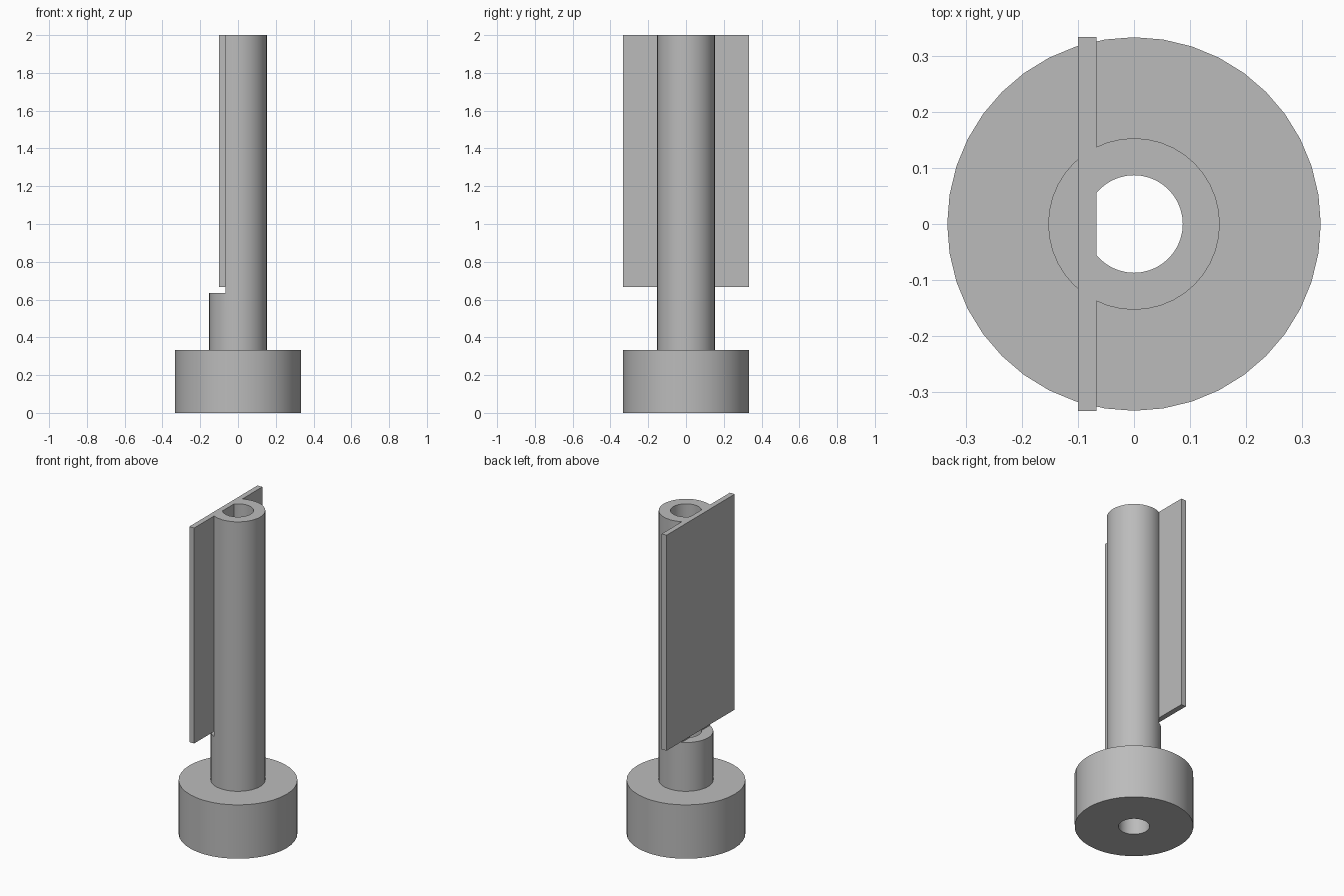
import bpy
import bmesh
import math

if "Cube" in bpy.data.objects:
    bpy.data.objects.remove(bpy.data.objects["Cube"], do_unlink=True)

BASE_R, TUBE_R, BORE_R = 0.333, 0.153, 0.087
BASE_H, CUT_Z, PLATE_Z, TOP = 0.333, 0.635, 0.667, 2.0
PLATE_OUT, PLATE_IN = -0.1, -0.067
SIDES = 40

grey = bpy.data.materials.new("plain grey")
grey.use_nodes = True
colour = (0.5, 0.5, 0.5, 1)
grey.diffuse_color = colour
grey.node_tree.nodes["Principled BSDF"].inputs["Base Color"].default_value = colour


def finish(name, bm):
    bmesh.ops.recalc_face_normals(bm, faces=bm.faces)
    mesh = bpy.data.meshes.new(name)
    bm.to_mesh(mesh)
    bm.free()
    mesh.materials.append(grey)
    ob = bpy.data.objects.new(name, mesh)
    bpy.context.collection.objects.link(ob)
    return ob


def box(name, low, high):
    bm = bmesh.new()
    bmesh.ops.create_cube(bm, size=1)
    for v in bm.verts:
        v.co = [a if c < 0 else b for c, a, b in zip(v.co, low, high)]
    return finish(name, bm)


def lathe(name, profile):
    bm = bmesh.new()
    verts = [bm.verts.new((r, 0, z)) for r, z in profile]
    edges = [bm.edges.new((a, b)) for a, b in zip(verts, verts[1:] + verts[:1])]
    bmesh.ops.spin(bm, geom=verts + edges, cent=(0, 0, 0), axis=(0, 0, 1),
                   angle=math.tau, steps=SIDES, use_merge=True)
    bmesh.ops.remove_doubles(bm, verts=bm.verts, dist=1e-5)
    return finish(name, bm)


# Round foot and tube, with the bore running right through
body = lathe("footed_tube", [
    (BORE_R, 0), (BASE_R, 0), (BASE_R, BASE_H),
    (TUBE_R, BASE_H), (TUBE_R, TOP), (BORE_R, TOP)])

# Slice the side of the tube away above the step
cutter = box("slice_cutter", (-1, -1, CUT_Z), (PLATE_IN, 1, TOP + 1))
cutter.hide_render = True
mod = body.modifiers.new("slice", "BOOLEAN")
mod.operation = "DIFFERENCE"
mod.solver = "EXACT"
mod.object = cutter
bpy.ops.object.select_all(action="DESELECT")
bpy.context.view_layer.objects.active = body
body.select_set(True)
bpy.ops.object.modifier_apply(modifier=mod.name)
bpy.data.objects.remove(cutter, do_unlink=True)
bpy.ops.object.shade_smooth_by_angle(angle=math.radians(30))

# Flat blade closing the sliced side
box("flat_blade", (PLATE_OUT, -BASE_R, PLATE_Z), (PLATE_IN, BASE_R, TOP))
